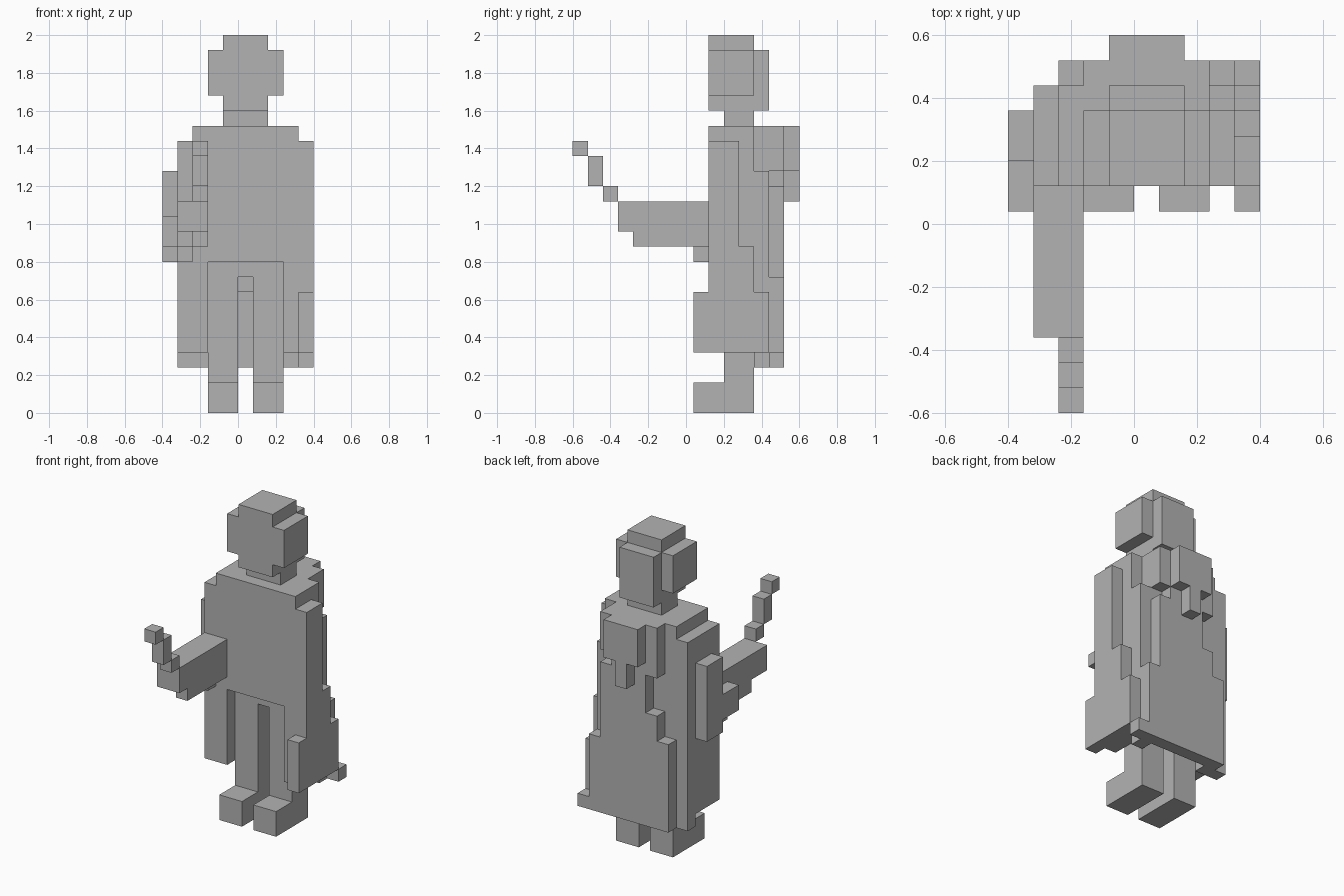
import bpy
import bmesh
from mathutils import Vector

CELL = 0.08  # edge of one block; y is counted from the front-most block

if "Cube" in bpy.data.objects:
    bpy.data.objects.remove(bpy.data.objects["Cube"], do_unlink=True)

grey = bpy.data.materials.new("plain_grey")
grey.use_nodes = True
grey.diffuse_color = (0.45, 0.45, 0.45, 1)
grey.node_tree.nodes["Principled BSDF"].inputs["Base Color"].default_value = grey.diffuse_color


def blocks(name, *boxes):
    """One object from boxes, each given as x range, y range, z range in cells."""
    bm = bmesh.new()
    for xs, ys, zs in boxes:
        low = Vector((xs[0], ys[0], zs[0]))
        high = Vector((xs[1], ys[1], zs[1]))
        for v in bmesh.ops.create_cube(bm, size=1)["verts"]:
            for i in range(3):
                v.co[i] = high[i] if v.co[i] > 0 else low[i]
            v.co = (v.co - Vector((0, 7.5, 0))) * CELL
    mesh = bpy.data.meshes.new(name)
    bm.to_mesh(mesh)
    bm.free()
    mesh.materials.append(grey)
    obj = bpy.data.objects.new(name, mesh)
    bpy.context.collection.objects.link(obj)
    return obj


# Head and neck
blocks("head",
       ((-1, 2), (9, 12), (20, 25)),
       ((-2, -1), (9, 12), (21, 24)),
       ((2, 3), (9, 12), (21, 24)))
blocks("back_of_head", ((-1, 2), (12, 13), (20, 24)))
blocks("neck", ((-1, 2), (10, 12), (19, 20)))

# Legs with shoes
for side, x in (("right", -2), ("left", 1)):
    blocks(side + "_leg", ((x, x + 2), (10, 12), (2, 10)))
    blocks(side + "_shoe", ((x, x + 2), (8, 12), (0, 2)))
blocks("hips", ((0, 1), (10, 12), (9, 10)))

# Robe body and the panels hanging beside the legs
blocks("torso",
       ((-3, 4), (9, 12), (10, 19)),
       ((-2, 3), (12, 13), (8, 19)))
blocks("right_robe_panel",
       ((-4, -3), (9, 12), (4, 18)),
       ((-3, -2), (9, 12), (4, 10)))
blocks("left_robe_panel",
       ((3, 4), (9, 12), (4, 10)),
       ((4, 5), (9, 11), (4, 18)),
       ((4, 5), (11, 12), (4, 11)),
       ((4, 5), (12, 13), (4, 8)),
       ((4, 5), (8, 9), (4, 8)))

# Cape: side folds, then the ragged back sheet
blocks("cape_sides",
       ((-4, -3), (12, 13), (3, 18)),
       ((-3, -2), (12, 13), (3, 19)),
       ((3, 4), (12, 13), (3, 16)))
blocks("cape_back",
       ((-2, 3), (13, 14), (16, 19)),
       ((-2, 2), (13, 14), (15, 16)),
       ((-1, 3), (13, 14), (12, 15)),
       ((-2, 3), (13, 14), (10, 12)),
       ((-3, 3), (13, 14), (9, 10)),
       ((-3, 4), (13, 14), (4, 9)),
       ((-3, 5), (13, 14), (3, 4)))
blocks("hood",
       ((-1, 2), (14, 15), (16, 19)),
       ((0, 1), (14, 15), (14, 16)))

# Raised right arm with its hanging sleeve
blocks("right_forearm",
       ((-4, -2), (3, 9), (12, 14)),
       ((-3, -2), (4, 9), (11, 12)),
       ((-4, -3), (5, 9), (11, 12)))
blocks("right_sleeve",
       ((-5, -4), (10, 12), (10, 16)),
       ((-5, -4), (8, 10), (11, 13)),
       ((-4, -3), (8, 9), (10, 11)))

# Thin stick held in the hand
blocks("stick",
       ((-3, -2), (2, 3), (14, 15)),
       ((-3, -2), (1, 2), (15, 17)),
       ((-3, -2), (0, 1), (17, 18)))
